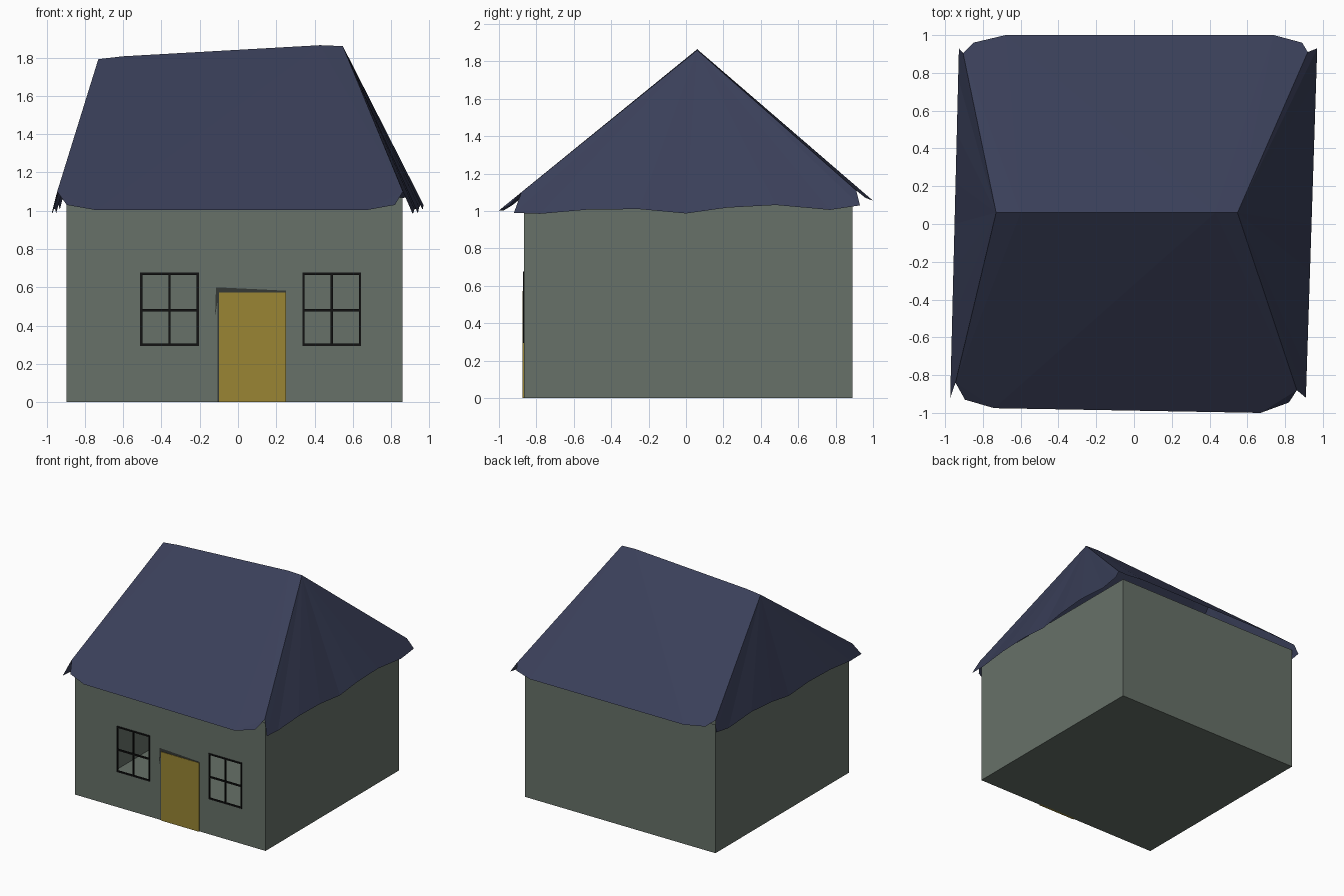
import bpy, bmesh

if "Cube" in bpy.data.objects:
    bpy.data.objects.remove(bpy.data.objects["Cube"])

def material(name, rgb):
    m = bpy.data.materials.new(name)
    m.diffuse_color = (*rgb, 1)
    m.use_nodes = True
    m.node_tree.nodes["Principled BSDF"].inputs["Base Color"].default_value = m.diffuse_color
    return m

WALL = material("wall_green", (0.135, 0.165, 0.14))
ROOF = material("roof_blue", (0.042, 0.05, 0.1))
DOOR = material("door_ochre", (0.32, 0.235, 0.034))
DARK = material("frame_black", (0.006, 0.006, 0.006))
TRIM = material("trim_dark", (0.035, 0.04, 0.036))

def finish(name, bm, mat):
    me = bpy.data.meshes.new(name)
    bmesh.ops.remove_doubles(bm, verts=bm.verts, dist=1e-5)
    bm.to_mesh(me)
    bm.free()
    ob = bpy.data.objects.new(name, me)
    me.materials.append(mat)
    bpy.context.collection.objects.link(ob)
    return ob

def add_face(bm, pts):
    return bm.faces.new([bm.verts.new(p) for p in pts])

def add_box(bm, x0, x1, y0, y1, z0, z1):
    vs = bmesh.ops.create_cube(bm, size=1)["verts"]
    for v in vs:
        v.co = ((x0 + x1) / 2 + v.co.x * (x1 - x0),
                (y0 + y1) / 2 + v.co.y * (y1 - y0),
                (z0 + z1) / 2 + v.co.z * (z1 - z0))

# walls: thin box whose front is a grid with window openings left out
X0, X1, Y0, Y1, H = -0.895, 0.86, -0.865, 0.89, 1.07
WINDOWS = [(-0.505, -0.21), (0.342, 0.638)]
WZ0, WZ1 = 0.30, 0.67
bm = bmesh.new()
xs = [X0, *WINDOWS[0], *WINDOWS[1], X1]
zs = [0, WZ0, WZ1, H]
for i in range(5):
    for k in range(3):
        if k == 1 and i in (1, 3):
            continue
        a, b, c, d = xs[i], xs[i + 1], zs[k], zs[k + 1]
        add_face(bm, [(a, Y0, c), (b, Y0, c), (b, Y0, d), (a, Y0, d)])
add_face(bm, [(X1, Y0, 0), (X1, Y1, 0), (X1, Y1, H), (X1, Y0, H)])
add_face(bm, [(X1, Y1, 0), (X0, Y1, 0), (X0, Y1, H), (X1, Y1, H)])
add_face(bm, [(X0, Y1, 0), (X0, Y0, 0), (X0, Y0, H), (X0, Y1, H)])
add_face(bm, [(X0, Y1, 0), (X1, Y1, 0), (X1, Y0, 0), (X0, Y0, 0)])
finish("walls", bm, WALL)

# window frames with cross bars
for name, (a, b) in zip(("window_left", "window_right"), WINDOWS):
    bm = bmesh.new()
    t, y0, y1 = 0.006, Y0 - 0.006, Y0 + 0.006
    for x in (a, (a + b) / 2, b):
        add_box(bm, x - t, x + t, y0, y1, WZ0 - t, WZ1 + t)
    for z in (WZ0, 0.48, WZ1):
        add_box(bm, a, b, y0, y1, z - t, z + t)
    finish(name, bm, DARK)

# door slab and its slightly crooked dark surround
bm = bmesh.new()
add_box(bm, -0.10, 0.25, Y0 - 0.008, Y0 + 0.01, 0, 0.573)
finish("door", bm, DOOR)
bm = bmesh.new()
y = Y0 - 0.004
add_face(bm, [(-0.108, y, 0), (-0.098, y, 0), (-0.098, y, 0.57), (0.25, y, 0.57),
              (0.25, y, 0.582), (-0.115, y, 0.6), (-0.12, y, 0.45), (-0.108, y, 0.52)])
finish("door_surround", bm, TRIM)

# roof: four thin sheets meeting at a sloping ridge
RIDGE_L, RIDGE_R = (-0.73, 0.06, 1.792), (0.548, 0.06, 1.86)
RIDGE = [RIDGE_L, (-0.6, 0.06, 1.807), (0.43, 0.06, 1.865), RIDGE_R]
FRONT = [(0.862, -0.88, 1.1), (0.82, -0.945, 1.03), (0.67, -1.0, 1.003),
         (-0.74, -0.975, 1.003), (-0.895, -0.93, 1.03), (-0.945, -0.84, 1.1)]
BACK = [(-0.905, 0.905, 1.115), (-0.85, 0.96, 1.07), (-0.68, 1.0, 1.055),
        (0.74, 1.0, 1.055), (0.89, 0.96, 1.07), (0.92, 0.91, 1.11)]

def roof_sheet(name, pts):
    bm = bmesh.new()
    f = add_face(bm, pts)
    bmesh.ops.triangulate(bm, faces=[f])
    finish(name, bm, ROOF)

roof_sheet("roof_front", RIDGE + FRONT)
roof_sheet("roof_back", RIDGE[::-1] + BACK)

# gable sheets fan out from the ridge ends to a wavy lower edge
WAVE = [(-0.92, 0.99), (-0.78, 0.985), (-0.52, 1.008), (-0.25, 1.01), (0, 0.987),
        (0.22, 1.018), (0.48, 1.032), (0.77, 1.006), (0.93, 1.03)]

def gable(name, apex, start, end, x_front, x_back):
    edge = [(x_front + (x_back - x_front) * (y + 0.92) / 1.85, y, z) for y, z in WAVE]
    rim = [start, *edge, end]
    bm = bmesh.new()
    for p, q in zip(rim, rim[1:]):
        add_face(bm, [apex, p, q] if apex[0] > 0 else [apex, q, p])
    finish(name, bm, ROOF)

gable("roof_right", RIDGE_R, FRONT[0], BACK[-1], 0.91, 0.97)
gable("roof_left", RIDGE_L, FRONT[-1], BACK[0], -0.973, -0.927)
